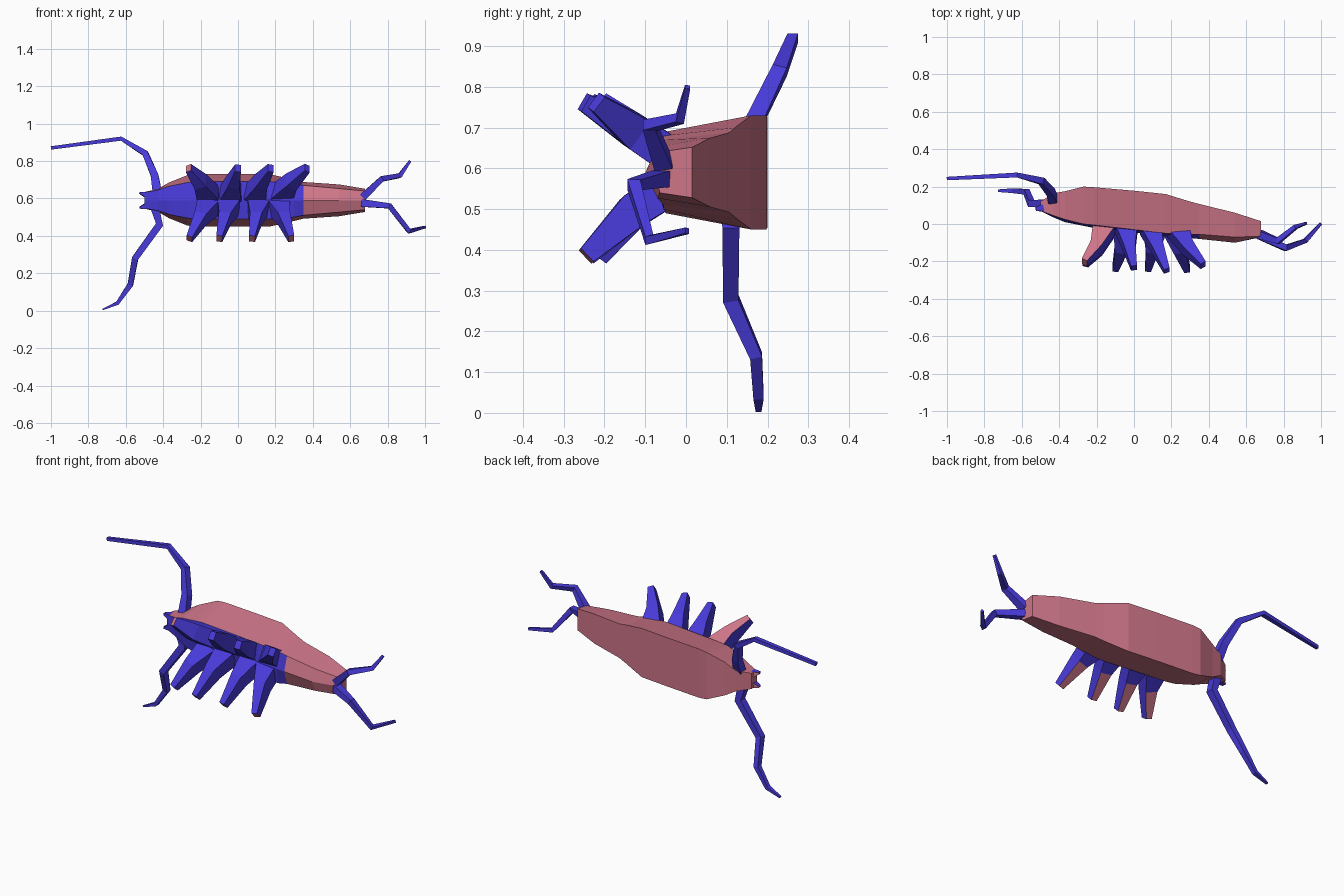
import bpy, bmesh
from mathutils import Vector

cube = bpy.data.objects.get("Cube")
if cube:
    bpy.data.objects.remove(cube, do_unlink=True)


def material(name, rgb):
    m = bpy.data.materials.new(name)
    m.use_nodes = True
    m.diffuse_color = (*rgb, 1)
    m.node_tree.nodes["Principled BSDF"].inputs["Base Color"].default_value = (*rgb, 1)
    return m


PINK = material("shell pink", (0.62, 0.18, 0.25))
BLUE = material("limb blue", (0.065, 0.043, 0.70))
MID = 0.59


def loft(name, rings, rule):
    """Skin a list of rings with flat faces; rule(face) is True where blue."""
    bm = bmesh.new()
    loops = [[bm.verts.new(p) for p in ring] for ring in rings]
    n = len(loops[0])
    for a, b in zip(loops, loops[1:]):
        for i in range(n):
            j = (i + 1) % n
            bm.faces.new((a[i], a[j], b[j], b[i]))
    bm.faces.new(loops[0])
    bm.faces.new(loops[-1])
    bmesh.ops.recalc_face_normals(bm, faces=bm.faces[:])
    for f in bm.faces:
        f.normal_update()
        f.material_index = int(rule(f))
    mesh = bpy.data.meshes.new(name)
    bm.to_mesh(mesh)
    bm.free()
    mesh.materials.append(PINK)
    mesh.materials.append(BLUE)
    obj = bpy.data.objects.new(name, mesh)
    bpy.context.collection.objects.link(obj)
    return obj


def limb(name, path, sizes, side, rule=lambda f: True):
    """Four-sided tapering limb; sizes are full (width, depth) at each point."""
    pts = [Vector(p) for p in path]
    rings = []
    for i, p in enumerate(pts):
        d = (pts[min(i + 1, len(pts) - 1)] - pts[max(i - 1, 0)]).normalized()
        u = (Vector(side) - d * d.dot(Vector(side))).normalized()
        v = d.cross(u)
        w, h = sizes[i]
        rings.append([p + u * (a * w / 2) + v * (b * h / 2)
                      for a, b in ((1, 1), (-1, 1), (-1, -1), (1, -1))])
    return loft(name, rings, rule)


# Body: x, back y, belly edge y, keel y, back half width, belly half width
stations = [
    (-0.50, 0.12, 0.07, 0.07, 0.045, 0.042),
    (-0.43, 0.165, 0.045, 0.035, 0.06, 0.055),
    (-0.37, 0.175, 0.025, 0.01, 0.095, 0.075),
    (-0.27, 0.20, 0.0, -0.01, 0.135, 0.095),
    (-0.22, 0.197, -0.005, -0.02, 0.14, 0.1),
    (0.00, 0.178, -0.03, -0.045, 0.14, 0.1),
    (0.17, 0.16, -0.05, -0.065, 0.14, 0.1),
    (0.30, 0.12, -0.055, -0.075, 0.11, 0.09),
    (0.35, 0.107, -0.055, -0.08, 0.098, 0.08),
    (0.54, 0.06, -0.07, -0.1, 0.085, 0.063),
    (0.68, 0.015, -0.065, -0.07, 0.062, 0.05),
]
rings = [[(x, top, MID + hb), (x, top, MID - hb), (x, low, MID - hv),
          (x, keel, MID), (x, low, MID + hv)]
         for x, top, low, keel, hb, hv in stations]
loft("body", rings,
     lambda f: f.normal.y < -0.5 and f.calc_center_median().x < 0.34)

# Jaws: two small points leaving a notch between them
for label, s in (("left", 1), ("right", -1)):
    limb(label + "_jaw",
         [(-0.47, 0.09, MID + s * 0.025), (-0.525, 0.08, MID + s * 0.04)],
         [(0.045, 0.05), (0.01, 0.02)], (0, 0, 1),
         lambda f: f.normal.y < 0.3)

# Walking legs: root x, tip x, tip y
upper = [(-0.16, -0.265, -0.205), (-0.04, 0.0, -0.235),
         (0.09, 0.175, -0.25), (0.23, 0.37, -0.22)]
lower = [(-0.16, -0.26, -0.21), (-0.05, -0.10, -0.24),
         (0.11, 0.075, -0.24), (0.22, 0.285, -0.245)]
leg_sizes = [(0.12, 0.09), (0.065, 0.085), (0.032, 0.045)]
for i, (root, tip, y) in enumerate(upper):
    first = i == 0
    limb(f"upper_leg_{i + 1}",
         [(root, -0.02, MID + 0.03), (root * 0.6 + tip * 0.4, -0.125, 0.69),
          (tip, y, 0.762)],
         leg_sizes, (1, 0, 0),
         lambda f, first=first: not (first and f.normal.z > 0.5))
for i, (root, tip, y) in enumerate(lower):
    limb(f"lower_leg_{i + 1}",
         [(root, -0.03, MID - 0.03), (root * 0.6 + tip * 0.4, -0.13, 0.495),
          (tip, y, 0.385)],
         leg_sizes, (1, 0, 0),
         lambda f: not (f.normal.z < -0.5 and f.calc_center_median().z < 0.46))

# Long antennae on the head
limb("upper_antenna",
     [(-0.43, 0.12, 0.62), (-0.445, 0.17, 0.72), (-0.495, 0.23, 0.84),
      (-0.625, 0.262, 0.92), (-1.0, 0.243, 0.87)],
     [(0.045, 0.05), (0.042, 0.04), (0.036, 0.032), (0.026, 0.022), (0.018, 0.018)],
     (0, 1, 0))
limb("lower_antenna",
     [(-0.45, 0.11, 0.57), (-0.42, 0.11, 0.46), (-0.55, 0.11, 0.28),
      (-0.575, 0.172, 0.14), (-0.645, 0.178, 0.04), (-0.725, 0.178, 0.006)],
     [(0.045, 0.05), (0.042, 0.04), (0.038, 0.034), (0.03, 0.03),
      (0.025, 0.02), (0.014, 0.008)],
     (0, 1, 0))

# Short jointed feelers at the tail
tail_sizes = [(0.045, 0.04), (0.032, 0.03), (0.022, 0.024), (0.013, 0.014)]
limb("upper_tail_feeler",
     [(0.67, -0.055, 0.61), (0.77, -0.09, 0.705), (0.865, -0.015, 0.722),
      (0.92, 0.004, 0.80)], tail_sizes, (0, 1, 0))
limb("lower_tail_feeler",
     [(0.67, -0.06, 0.575), (0.81, -0.128, 0.56), (0.915, -0.09, 0.425),
      (1.0, 0.003, 0.447)], tail_sizes, (0, 1, 0))
